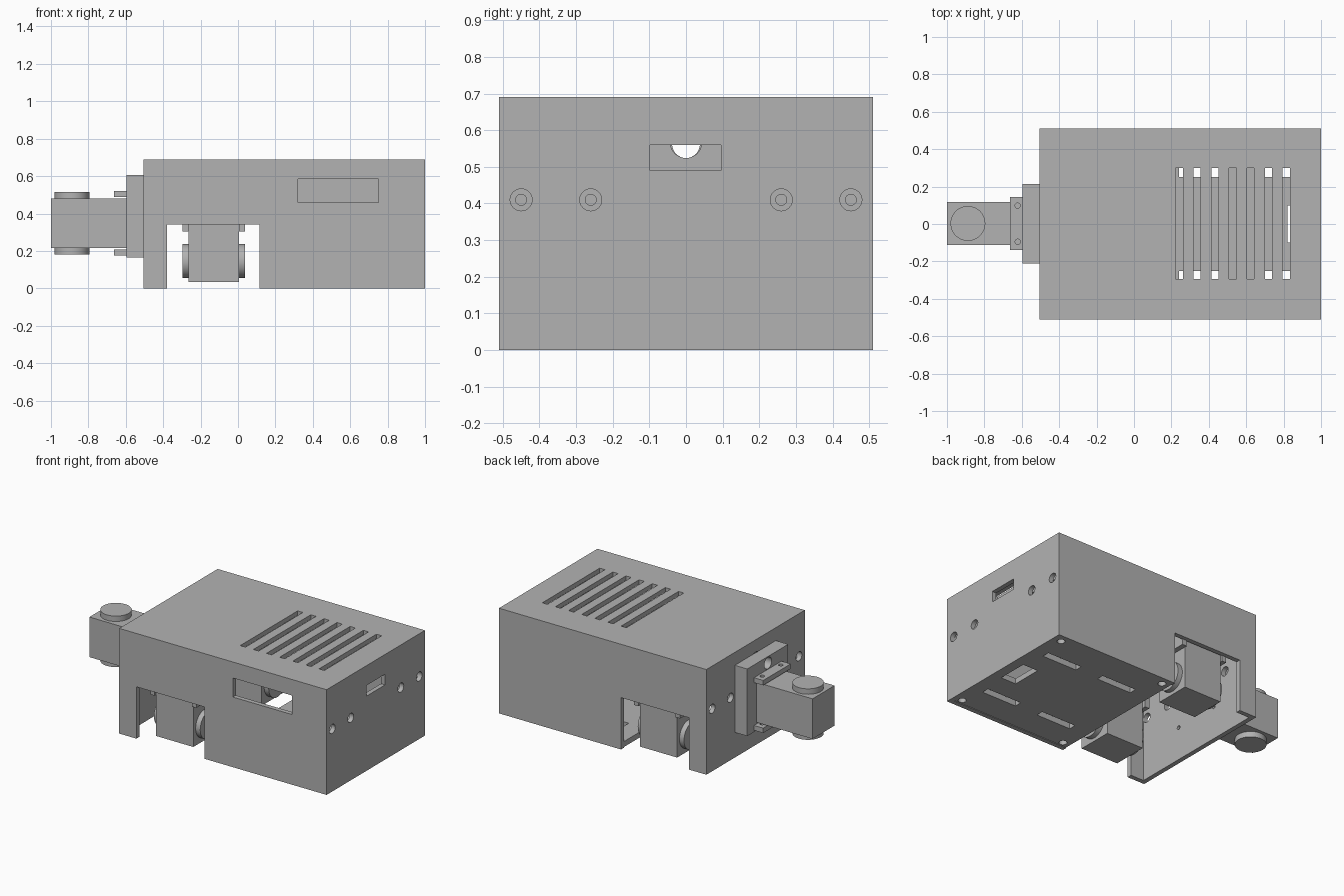
import bpy, bmesh
from mathutils import Matrix, Vector

cube = bpy.data.objects.get("Cube")
if cube:
    bpy.data.objects.remove(cube, do_unlink=True)

GREY = (0.448, 0.448, 0.448, 1)
mat = bpy.data.materials.new("plain grey")
mat.use_nodes = True
mat.diffuse_color = GREY
mat.node_tree.nodes["Principled BSDF"].inputs["Base Color"].default_value = GREY


def add_box(bm, x0, x1, y0, y1, z0, z1):
    lo, hi = Vector((x0, y0, z0)), Vector((x1, y1, z1))
    m = Matrix.Translation((lo + hi) / 2) @ Matrix.Diagonal((*(hi - lo), 1))
    bmesh.ops.create_cube(bm, size=1, matrix=m)


def add_cyl(bm, axis, centre, radius, length, sides=32):
    turn = Vector((0, 0, 1)).rotation_difference(Vector(axis)).to_matrix().to_4x4()
    bmesh.ops.create_cone(bm, cap_ends=True, segments=sides, radius1=radius, radius2=radius,
                          depth=length, matrix=Matrix.Translation(centre) @ turn)


def finish(name, bm):
    mesh = bpy.data.meshes.new(name)
    bm.to_mesh(mesh)
    bm.free()
    mesh.materials.append(mat)
    ob = bpy.data.objects.new(name, mesh)
    bpy.context.collection.objects.link(ob)
    return ob


def box(name, *size):
    bm = bmesh.new()
    add_box(bm, *size)
    return finish(name, bm)


def cut(ob, bm):
    # subtract the cutter, keep the result and drop the helper
    cutter = finish("cutter", bm)
    cutter.hide_render = True
    mod = ob.modifiers.new("cut", 'BOOLEAN')
    mod.operation = 'DIFFERENCE'
    mod.solver = 'EXACT'
    mod.object = cutter
    bpy.context.view_layer.update()
    deps = bpy.context.evaluated_depsgraph_get()
    mesh = bpy.data.meshes.new_from_object(ob.evaluated_get(deps))
    ob.modifiers.clear()
    ob.data = mesh
    bpy.data.objects.remove(cutter, do_unlink=True)


def smooth(ob):
    bpy.ops.object.select_all(action='DESELECT')
    ob.select_set(True)
    bpy.context.view_layer.objects.active = ob
    bpy.ops.object.shade_smooth_by_angle()


X, Y, Z = (1, 0, 0), (0, 1, 0), (0, 0, 1)
WALL = 0.03
SCREW_Y = (-0.45, -0.26, 0.26, 0.45)

# Housing: open-bottomed shell
housing = box("housing", -0.505, 1, -0.51, 0.51, 0, 0.69)
bm = bmesh.new()
add_box(bm, -0.505 + WALL, 1 - WALL, -0.51 + WALL, 0.51 - WALL, -0.1, 0.69 - WALL)
cut(housing, bm)

# Housing openings: leg cutout, window, port, cable hole, vents, screw holes
bm = bmesh.new()
add_box(bm, -0.38, 0.115, -0.6, 0.6, -0.1, 0.34)
add_box(bm, 0.32, 0.75, -0.6, -0.45, 0.46, 0.585)
add_box(bm, 0.95, 1.1, -0.098, 0.096, 0.49, 0.56)
add_cyl(bm, X, (-0.49, 0, 0.567), 0.043, 0.1)
for i in range(7):
    x = 0.242 + i * 0.0953
    add_box(bm, x - 0.019, x + 0.019, -0.295, 0.3, 0.62, 0.75)
for y in SCREW_Y:
    for x in (-0.49, 0.985):
        add_cyl(bm, X, (x, y, 0.41), 0.03, 0.1)
for y in (-0.16, 0.16):
    add_cyl(bm, X, (-0.49, y, 0.215), 0.013, 0.1, 16)
cut(housing, bm)
smooth(housing)

# Base plate with slots, port and corner screw holes
base = box("base_plate", 0.115, 1 - WALL, -0.48, 0.48, 0.004, 0.04)
bm = bmesh.new()
for y in (-0.275, 0.275):
    for x in (0.365, 0.78):
        add_box(bm, x - 0.125, x + 0.125, y - 0.024, y + 0.024, -0.1, 0.1)
add_box(bm, 0.82, 0.93, -0.1, 0.1, -0.1, 0.1)
for x in (0.165, 0.935):
    for y in (-0.45, 0.45):
        add_cyl(bm, Z, (x, y, 0), 0.024, 0.2, 24)
cut(base, bm)
smooth(base)

# Arm: mounting plate, motor body, discs and drilled tabs
plate = box("arm_mount_plate", -0.595, -0.505, -0.21, 0.215, 0.165, 0.605)
bm = bmesh.new()
add_cyl(bm, X, (-0.55, 0, 0.567), 0.03, 0.3)
bm.free()
bm = bmesh.new()
add_cyl(bm, X, (-0.55, 0, 0.562), 0.038, 0.3)
cut(plate, bm)
smooth(plate)
box("arm_motor", -1, -0.595, -0.112, 0.117, 0.217, 0.48)
for side, z_disc, z_tab in (("upper", 0.4975, 0.505), ("lower", 0.199, 0.192)):
    bm = bmesh.new()
    add_cyl(bm, Z, (-0.888, 0.003, z_disc), 0.093, 0.036, 48)
    smooth(finish(side + "_arm_disc", bm))
    tab = box(side + "_arm_tab", -0.662, -0.59, -0.14, 0.145, z_tab - 0.016, z_tab + 0.016)
    bm = bmesh.new()
    for y in (-0.095, 0.098):
        add_cyl(bm, Z, (-0.622, y, z_tab), 0.014, 0.1, 24)
    cut(tab, bm)
    smooth(tab)

# Legs: motor body, discs and drilled tabs, one pair on each side
for side, s in (("front", -1), ("back", 1)):
    y0, y1 = sorted((s * 0.237, s * 0.47))
    box(side + "_leg_motor", -0.265, 0.005, y0, y1, 0.033, 0.44)
    for end, x in (("right", -0.281), ("left", 0.021)):
        bm = bmesh.new()
        add_cyl(bm, X, (x, s * 0.355, 0.145), 0.091, 0.034, 48)
        smooth(finish(f"{side}_leg_{end}_disc", bm))
        t0, t1 = sorted((s * 0.215, s * 0.485))
        tab = box(f"{side}_leg_{end}_tab", x - 0.016, x + 0.016, t0, t1, 0.303, 0.445)
        bm = bmesh.new()
        for y in (0.26, 0.45):
            add_cyl(bm, X, (x, s * y, 0.41), 0.015, 0.1, 24)
        # stop the drill at the motor body, which sits between the tabs
        cut(tab, bm)
        smooth(tab)
